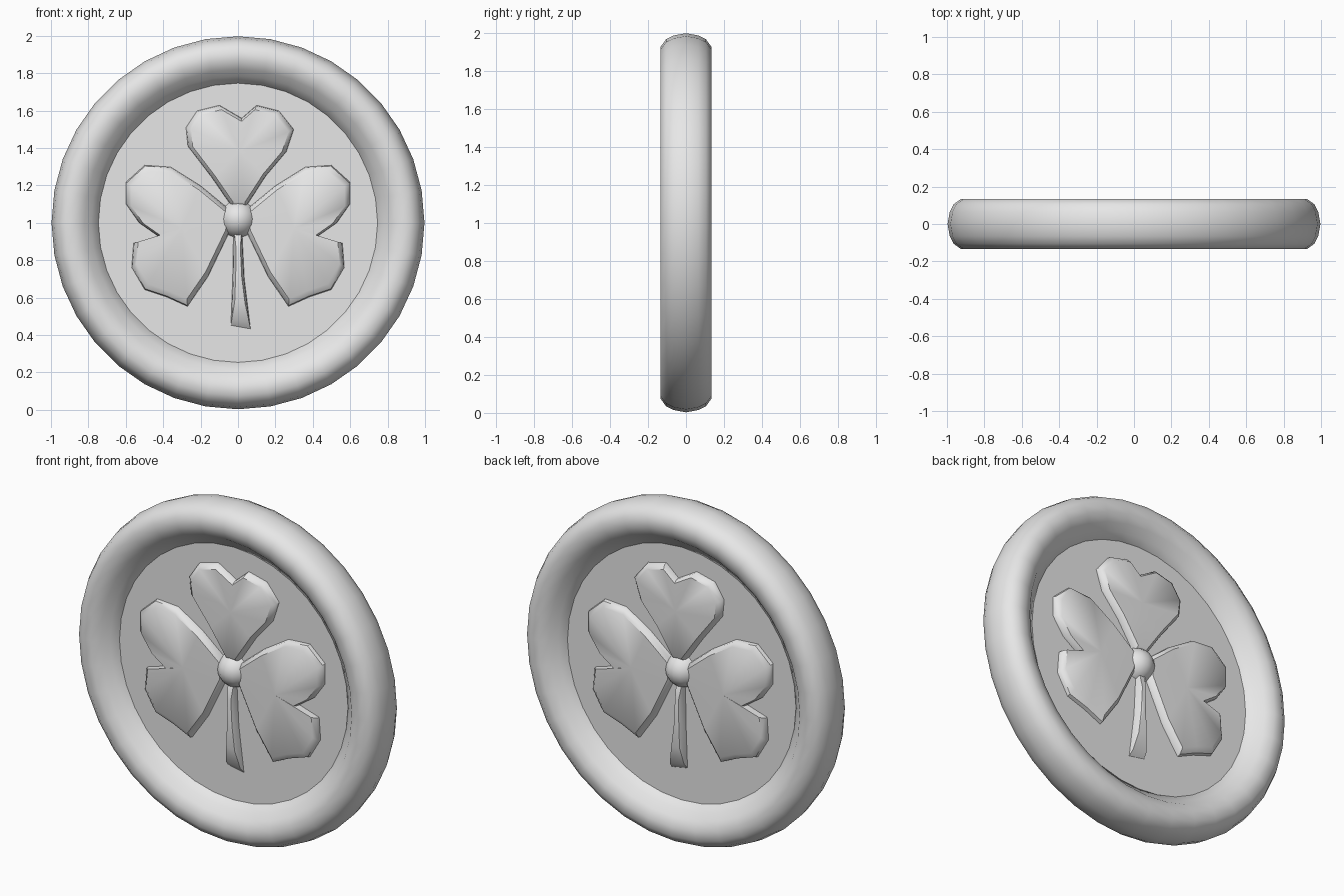
import bpy, bmesh, math

if "Cube" in bpy.data.objects:
    bpy.data.objects.remove(bpy.data.objects["Cube"])

grey = bpy.data.materials.new("plain grey")
grey.diffuse_color = (0.8, 0.8, 0.8, 1)
grey.use_nodes = True
grey.node_tree.nodes["Principled BSDF"].inputs["Base Color"].default_value = grey.diffuse_color
CZ = 1.0  # height of the medallion centre


def finish(name, bm, angle=50):
    bmesh.ops.remove_doubles(bm, verts=bm.verts, dist=1e-5)
    bmesh.ops.recalc_face_normals(bm, faces=bm.faces)
    me = bpy.data.meshes.new(name)
    bm.to_mesh(me)
    bm.free()
    me.materials.append(grey)
    ob = bpy.data.objects.new(name, me)
    bpy.context.collection.objects.link(ob)
    bpy.ops.object.select_all(action='DESELECT')
    ob.select_set(True)
    bpy.context.view_layer.objects.active = ob
    bpy.ops.object.shade_smooth_by_angle(angle=math.radians(angle))
    return ob


def lathe(name, profile, n=36, angle=60):
    """Revolve a closed (radius, y) profile around the y axis."""
    bm = bmesh.new()
    rings = []
    for i in range(n):
        a = 2 * math.pi * i / n
        rings.append([bm.verts.new((r * math.cos(a), y, CZ + r * math.sin(a)))
                      for r, y in profile])
    m = len(profile)
    for i in range(n):
        p, q = rings[i], rings[(i + 1) % n]
        for j in range(m):
            k = (j + 1) % m
            bm.faces.new((p[j], p[k], q[k], q[j]))
    return finish(name, bm, angle)


def relief(name, outline, levels, centre, centre_y):
    """Two-sided raised shape: outline shrunk toward its centre at each (scale, y)."""
    bm = bmesh.new()
    n = len(outline)
    cx, cz = centre
    stack = [(s, -y) for s, y in reversed(levels)] + levels
    rings = [[bm.verts.new((cx + (x - cx) * s, y, cz + (z - cz) * s))
              for x, z in outline] for s, y in stack]
    for p, q in zip(rings, rings[1:]):
        for i in range(n):
            k = (i + 1) % n
            bm.faces.new((p[i], p[k], q[k], q[i]))
    for ring, y in ((rings[0], -centre_y), (rings[-1], centre_y)):
        c = bm.verts.new((cx, y, cz))
        for i in range(n):
            bm.faces.new((ring[i], ring[(i + 1) % n], c))
    return finish(name, bm, 40)


# Rounded outer rim
half = [(0.997, 0.0), (0.985, 0.065), (0.965, 0.105), (0.925, 0.134),
        (0.87, 0.134), (0.82, 0.11), (0.785, 0.07), (0.74, 0.035)]
lathe("rim", half + [(r, -y) for r, y in reversed(half[1:])])

# Recessed disc
bm = bmesh.new()
edges = []
for y in (-0.04, 0.04):
    ring = [bm.verts.new((0.8 * math.cos(2 * math.pi * i / 36), y,
                          CZ + 0.8 * math.sin(2 * math.pi * i / 36)))
            for i in range(36)]
    bm.faces.new(ring)
    edges.append(ring)
for i in range(36):
    k = (i + 1) % 36
    bm.faces.new((edges[0][i], edges[0][k], edges[1][k], edges[1][i]))
finish("disc", bm)

# Three heart-shaped leaves
leaf_levels = [(1.0, 0.03), (0.98, 0.06), (0.9, 0.08)]
top = [(-0.03, 1.08), (-0.14, 1.24), (-0.27, 1.41), (-0.28, 1.51), (-0.22, 1.6),
       (-0.1, 1.63), (0.02, 1.56), (0.1, 1.63), (0.22, 1.6), (0.3, 1.5),
       (0.26, 1.38), (0.15, 1.25), (0.04, 1.08)]
relief("top_leaf", top, leaf_levels, (0.01, 1.38), 0.085)

side = [(0.03, 1.06), (0.2, 1.2), (0.36, 1.3), (0.5, 1.31), (0.6, 1.22),
        (0.6, 1.1), (0.53, 1.0), (0.43, 0.93), (0.56, 0.89), (0.57, 0.76),
        (0.5, 0.64), (0.38, 0.6), (0.27, 0.55), (0.16, 0.71), (0.04, 0.96)]
for label, s in (("right_leaf", 1), ("left_leaf", -1)):
    relief(label, [(s * x, z) for x, z in side], leaf_levels, (s * 0.3, 0.97), 0.085)

# Tapered stem
stem = [(-0.025, 1.0), (0.02, 1.0), (0.035, 0.7), (0.07, 0.42), (-0.04, 0.44), (-0.03, 0.7)]
relief("stem", stem, [(1.0, 0.03), (0.85, 0.065), (0.5, 0.085)], (0.005, 0.72), 0.09)

# Round hub joining the leaves
bm = bmesh.new()
bmesh.ops.create_uvsphere(bm, u_segments=16, v_segments=10, radius=0.105)
for v in bm.verts:
    v.co.y *= 1.15
    v.co.z += 1.02
finish("hub", bm, 60)
